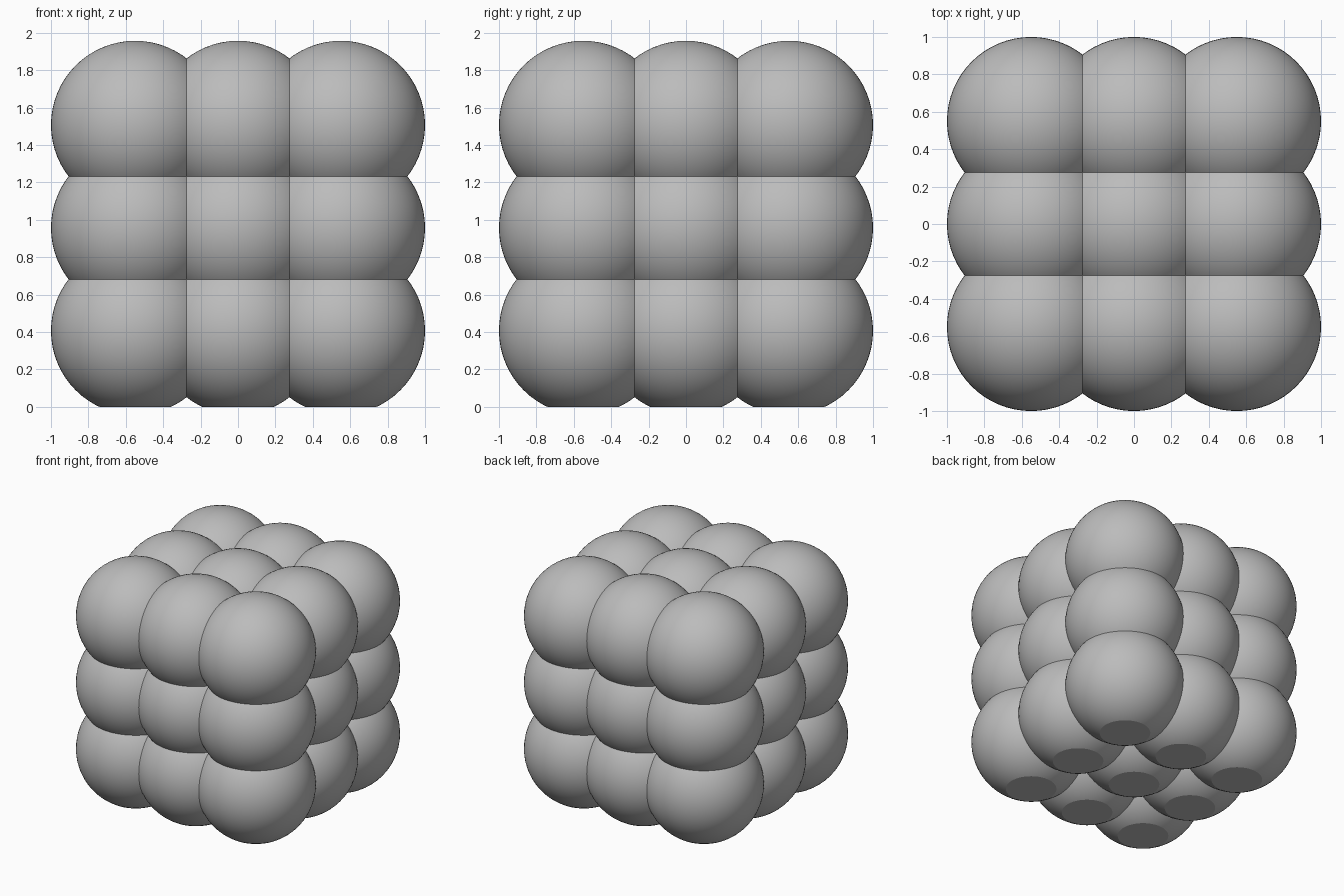
import bpy, bmesh
from mathutils import Matrix

RADIUS = 0.45
SPACING = 0.55
BOTTOM_CENTRE = 0.407

cube = bpy.data.objects.get("Cube")
if cube:
    bpy.data.objects.remove(cube, do_unlink=True)

# Single grey material
grey = bpy.data.materials.new("plain_grey")
grey.use_nodes = True
colour = (0.5, 0.5, 0.5, 1)
grey.diffuse_color = colour
grey.node_tree.nodes["Principled BSDF"].inputs["Base Color"].default_value = colour


def ball_mesh(name, floor=None):
    """Smooth ball; with a floor height, it is cut flat and capped there."""
    bm = bmesh.new()
    bmesh.ops.create_uvsphere(bm, u_segments=64, v_segments=32, radius=RADIUS)
    for face in bm.faces:
        face.smooth = True
    if floor is not None:
        cut = bmesh.ops.bisect_plane(
            bm, geom=bm.verts[:] + bm.edges[:] + bm.faces[:],
            plane_co=(0, 0, floor), plane_no=(0, 0, -1), clear_outer=True)
        rim = [e for e in cut["geom_cut"] if isinstance(e, bmesh.types.BMEdge)]
        cap = bmesh.ops.contextual_create(bm, geom=rim)["faces"]
        for face in cap:
            face.smooth = False
        for edge in rim:
            edge.smooth = False
        bmesh.ops.recalc_face_normals(bm, faces=bm.faces[:])
    mesh = bpy.data.meshes.new(name)
    bm.to_mesh(mesh)
    bm.free()
    mesh.materials.append(grey)
    return mesh


round_ball = ball_mesh("round_ball")
flat_ball = ball_mesh("flat_bottom_ball", -BOTTOM_CENTRE)

# Three layers of three by three overlapping balls
layers = ("bottom", "middle", "top")
rows = ("front", "centre", "back")
columns = ("right", "centre", "left")
for k, layer in enumerate(layers):
    for j, row in enumerate(rows):
        for i, column in enumerate(columns):
            ball = bpy.data.objects.new(
                f"{layer}_{row}_{column}_ball", flat_ball if k == 0 else round_ball)
            ball.matrix_world = Matrix.Translation((
                (i - 1) * SPACING, (j - 1) * SPACING, BOTTOM_CENTRE + k * SPACING))
            bpy.context.collection.objects.link(ball)
